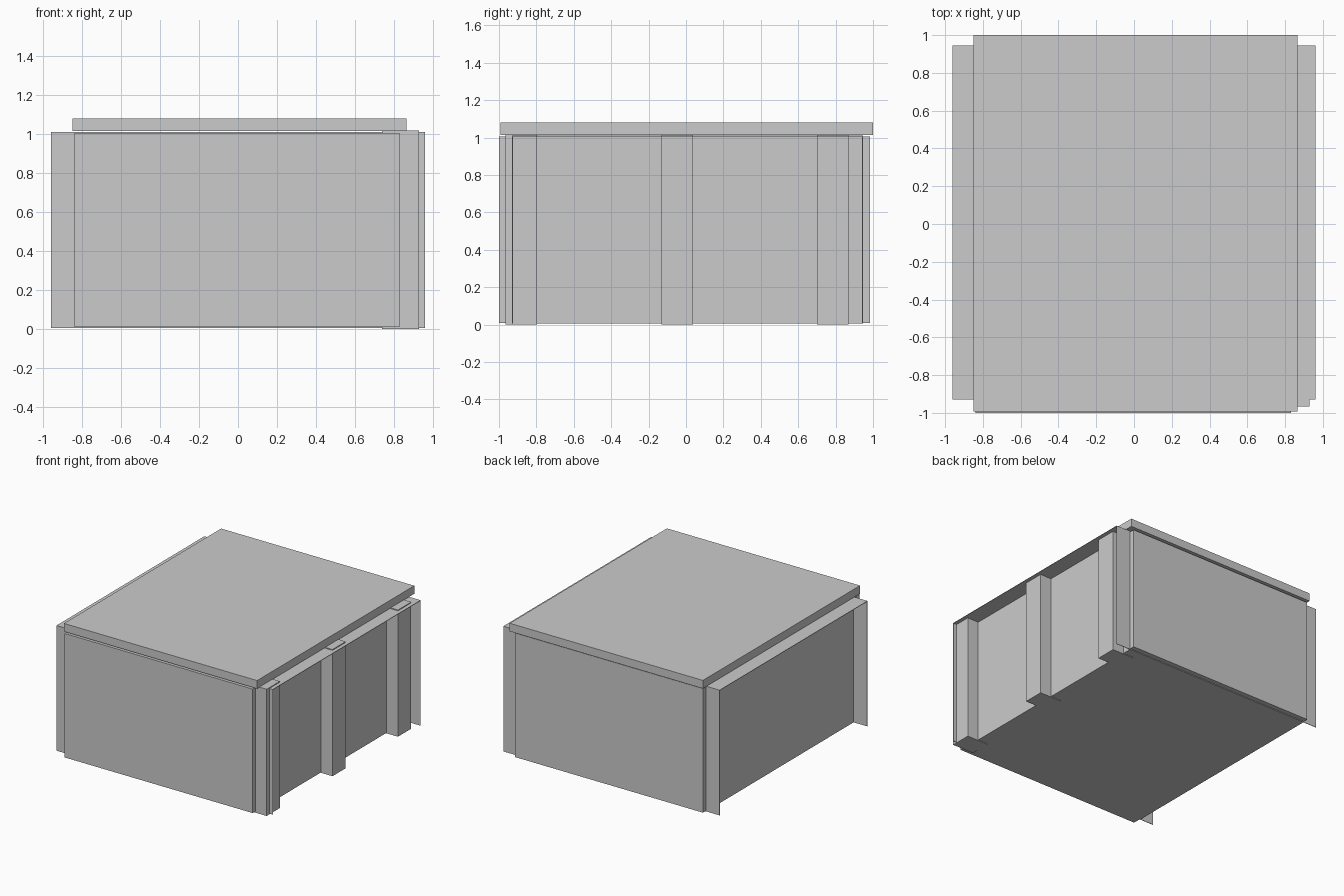
import bpy
from mathutils import Vector

if "Cube" in bpy.data.objects:
    bpy.data.objects.remove(bpy.data.objects["Cube"], do_unlink=True)

grey = bpy.data.materials.new("plain_grey")
grey.use_nodes = True
colour = (0.6, 0.6, 0.6, 1)
grey.diffuse_color = colour
grey.node_tree.nodes["Principled BSDF"].inputs["Base Color"].default_value = colour


def box(name, x, y, z):
    """Flat-faced box spanning the given (low, high) ranges."""
    low, high = Vector((x[0], y[0], z[0])), Vector((x[1], y[1], z[1]))
    bpy.ops.mesh.primitive_cube_add(size=1)
    ob = bpy.context.object
    ob.name = name
    for v in ob.data.vertices:
        v.co = (low + high) / 2 + v.co * (high - low)
    ob.data.materials.append(grey)
    return ob


LEFT, RIGHT = 0.83, -0.84      # side walls
FRONT, BACK = -0.93, 0.945     # ends of the body
BASE, TOP = 0.005, 1.01
THIN = 0.004

# Main body and the panels on its two ends
box("body", (RIGHT, LEFT), (FRONT, BACK), (BASE, TOP))
box("front_panel", (RIGHT, LEFT), (-1.0, FRONT), (0.01, 1.005))
box("back_panel", (RIGHT, LEFT), (BACK, 0.985), (0.01, 1.005))

# Overhanging lid
box("lid", (-0.85, 0.865), (-0.993, 1.0), (1.015, 1.08))

# Thin flanges framing the top and ends of each side wall
for side, x in (("left", (LEFT, 0.96)), ("right", (-0.96, RIGHT))):
    box(side + "_top_flange", x, (FRONT, BACK), (TOP - THIN, TOP))
    box(side + "_front_flange", x, (FRONT, FRONT + THIN), (BASE, TOP))
    box(side + "_back_flange", x, (BACK - THIN, BACK), (BASE, TOP))

# Posts along the left wall
for place, y in (("front", -0.965), ("middle", -0.13), ("back", 0.7)):
    box(place + "_post", (0.74, 0.93), (y, y + 0.168), (0, 1.017))
